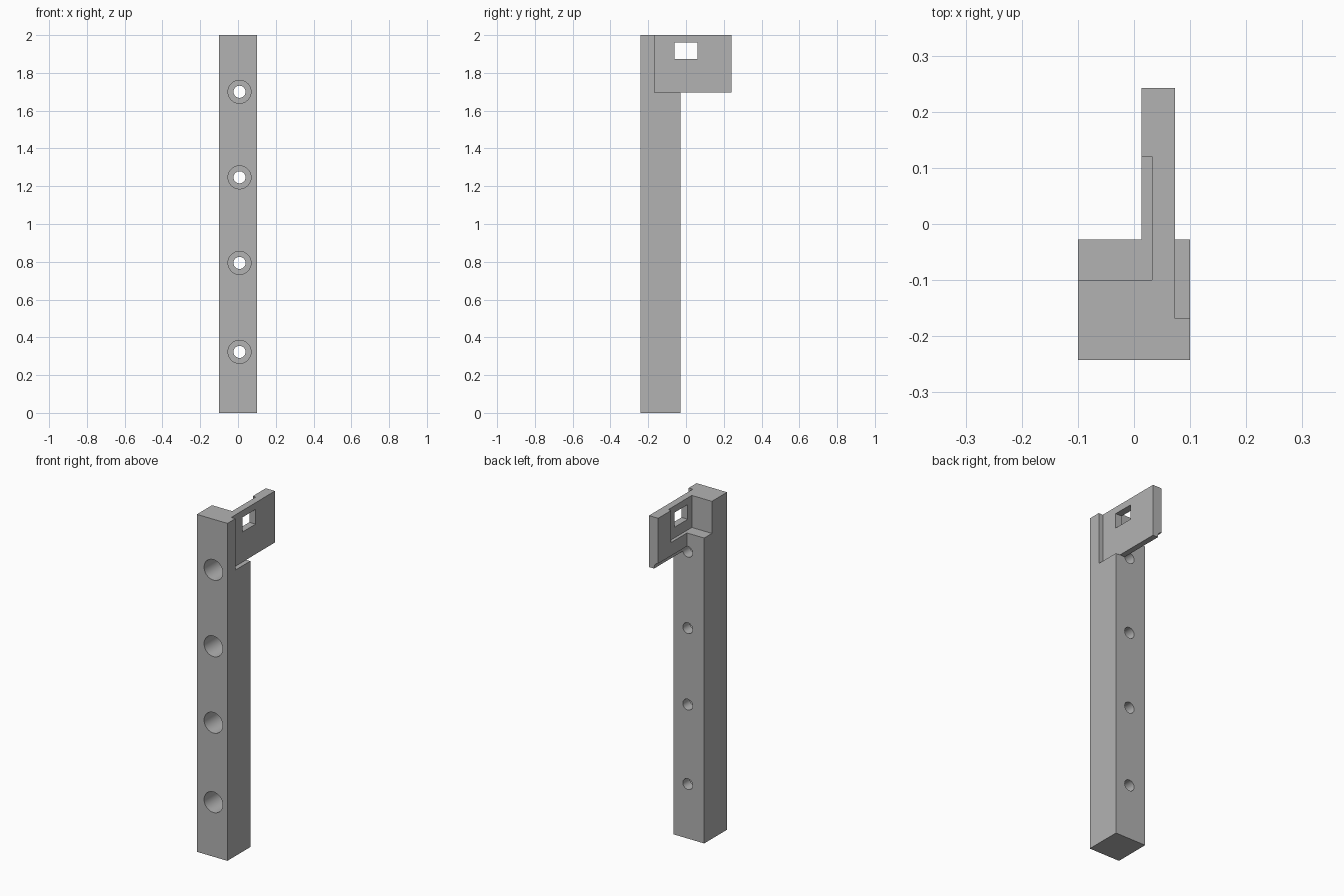
import bpy, math
from mathutils import Vector

if "Cube" in bpy.data.objects:
    bpy.data.objects.remove(bpy.data.objects["Cube"], do_unlink=True)

GREY = (0.45, 0.45, 0.45, 1)
mat = bpy.data.materials.new("plain grey")
mat.use_nodes = True
mat.diffuse_color = GREY
mat.node_tree.nodes["Principled BSDF"].inputs["Base Color"].default_value = GREY


def box(name, low, high):
    low, high = Vector(low), Vector(high)
    bpy.ops.mesh.primitive_cube_add(size=1, location=(low + high) / 2)
    obj = bpy.context.object
    obj.name = name
    obj.scale = high - low
    bpy.ops.object.transform_apply(location=True, rotation=True, scale=True)
    obj.data.materials.append(mat)
    return obj


def drill(name, radius, z, y0, y1):
    bpy.ops.mesh.primitive_cylinder_add(
        vertices=48, radius=radius, depth=y1 - y0,
        location=(HOLE_X, (y0 + y1) / 2, z), rotation=(math.pi / 2, 0, 0))
    obj = bpy.context.object
    obj.name = name
    bpy.ops.object.transform_apply(location=True, rotation=True, scale=True)
    obj.data.materials.append(mat)
    return obj


def cut(target, cutter):
    cutter.hide_render = True
    mod = target.modifiers.new(cutter.name, "BOOLEAN")
    mod.operation = "DIFFERENCE"
    mod.solver = "EXACT"
    mod.object = cutter
    bpy.context.view_layer.objects.active = target
    bpy.ops.object.modifier_apply(modifier=mod.name)
    bpy.data.objects.remove(cutter, do_unlink=True)


W, D, H = 0.1, 0.242, 2.0        # half width, half depth, height
POST_BACK = -0.028               # back face of the post
PLATE_L, PLATE_R = 0.013, 0.073  # sides of the plate
PLATE_Z = 1.695                  # underside of the plate
HOLE_X = 0.008
FAR = 3.0

bracket = box("mounting_post", (-W, -D, 0), (W, D, H))

# Leave the slim post with a plate reaching back from its top
cut(bracket, box("below_plate", (-FAR, POST_BACK, -FAR), (FAR, FAR, PLATE_Z)))
cut(bracket, box("beside_plate", (-FAR, POST_BACK, -FAR), (PLATE_L, FAR, FAR)))
cut(bracket, box("side_recess", (PLATE_R, -0.168, PLATE_Z), (FAR, FAR, FAR)))

# Corner notch that continues as a shallow pocket in the plate
cut(bracket, box("corner_notch", (-FAR, -0.1, 1.81), (0.032, 0.12, FAR)))

# Rectangular window through the plate
cut(bracket, box("window", (-FAR, -0.062, 1.873), (FAR, 0.06, 1.96)))

# Counterbored screw holes
for z in (0.323, 0.794, 1.247, 1.7):
    cut(bracket, drill("screw_hole", 0.032, z, -1, 1))
    cut(bracket, drill("counterbore", 0.061, z, -1, -D + 0.15))

bpy.ops.object.select_all(action="DESELECT")
bracket.select_set(True)
bpy.context.view_layer.objects.active = bracket
bpy.ops.object.shade_smooth_by_angle(angle=math.radians(30))
